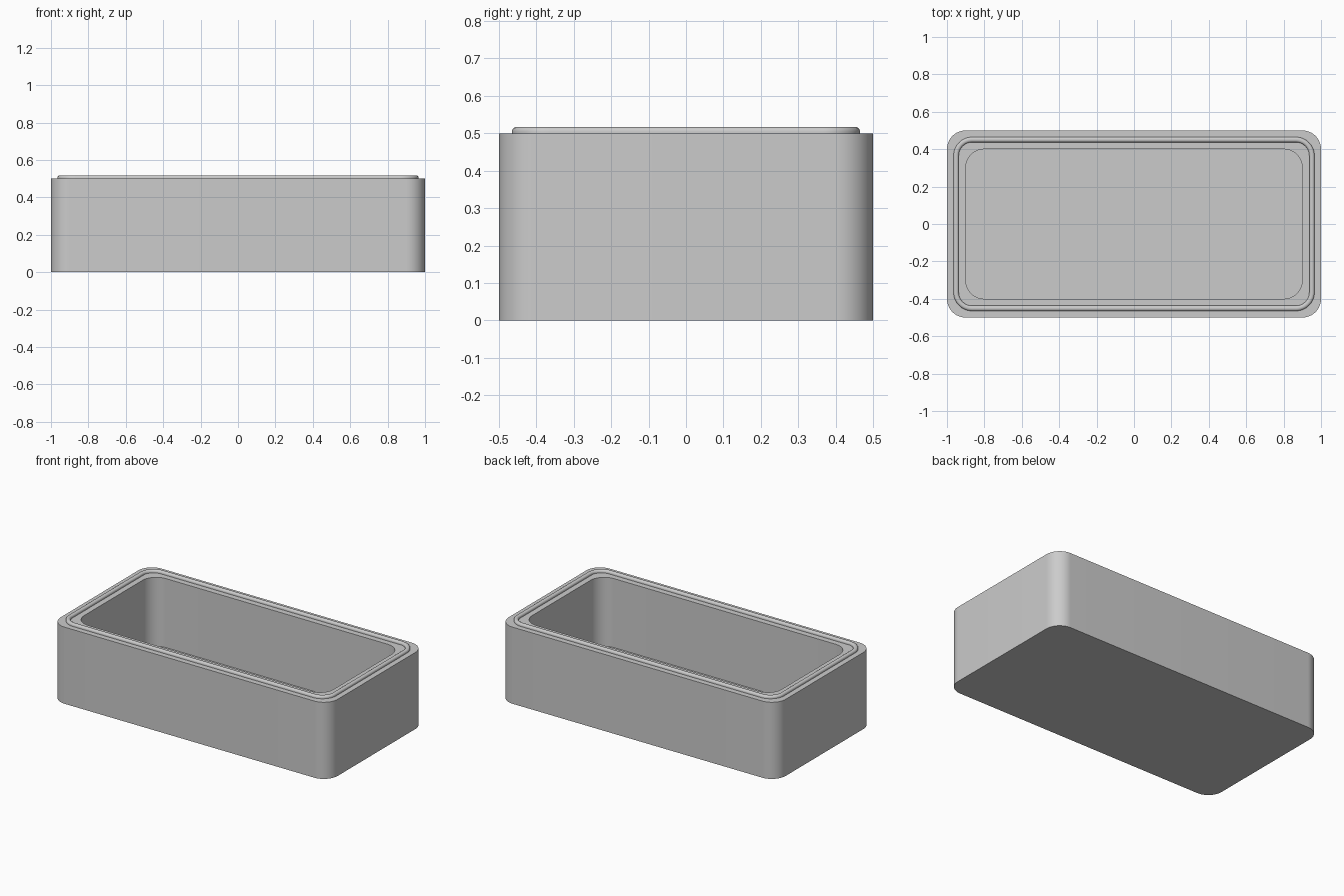
import bpy, bmesh, math

if "Cube" in bpy.data.objects:
    bpy.data.objects.remove(bpy.data.objects["Cube"])

grey = bpy.data.materials.new("plain grey")
grey.diffuse_color = (0.6, 0.6, 0.6, 1)
grey.use_nodes = True
grey.node_tree.nodes["Principled BSDF"].inputs["Base Color"].default_value = grey.diffuse_color
SEG = 16  # steps per rounded corner


def ring(bm, inset, radius, z):
    """Rounded rectangle loop, inset from the 2 x 1 footprint."""
    hx, hy = 1 - inset, 0.5 - inset
    verts = []
    for k, (sx, sy) in enumerate([(1, 1), (-1, 1), (-1, -1), (1, -1)]):
        cx, cy = sx * (hx - radius), sy * (hy - radius)
        for i in range(SEG + 1):
            a = math.pi / 2 * (k + i / SEG)
            verts.append(bm.verts.new((cx + radius * math.cos(a),
                                       cy + radius * math.sin(a), z)))
    return verts


# Wall section from outer base to inner floor: (inset, corner radius, height)
section = [(0, 0.1, 0), (0, 0.1, 0.5), (0.035, 0.1, 0.5)]
# Raised lip with both top edges rounded
R, LIP_TOP = 0.012, 0.517
for outer in (True, False):
    for i in range(5):
        a = math.pi / 2 * i / 4
        if outer:
            inset = 0.035 + R * (1 - math.cos(a))
            z = LIP_TOP - R + R * math.sin(a)
        else:
            inset = 0.063 - R * (1 - math.sin(a))
            z = LIP_TOP - R + R * math.cos(a)
        section.append((inset, 0.135 - inset, z))
# Inner ledge, cavity wall and floor edge
section += [(0.063, 0.072, 0.5), (0.1, 0.1, 0.5), (0.1, 0.1, 0.05)]

bm = bmesh.new()
rings = [ring(bm, *s) for s in section]
n = len(rings[0])
for a, b in zip(rings, rings[1:]):
    for i in range(n):
        j = (i + 1) % n
        bm.faces.new((a[i], a[j], b[j], b[i]))
bm.faces.new(rings[0][::-1])   # underside
bm.faces.new(rings[-1])        # cavity floor
bmesh.ops.recalc_face_normals(bm, faces=bm.faces)

mesh = bpy.data.meshes.new("open_box")
bm.to_mesh(mesh)
bm.free()
mesh.materials.append(grey)
box = bpy.data.objects.new("open_box", mesh)
bpy.context.collection.objects.link(box)
bpy.context.view_layer.objects.active = box
box.select_set(True)
bpy.ops.object.shade_smooth_by_angle(angle=math.radians(35))
